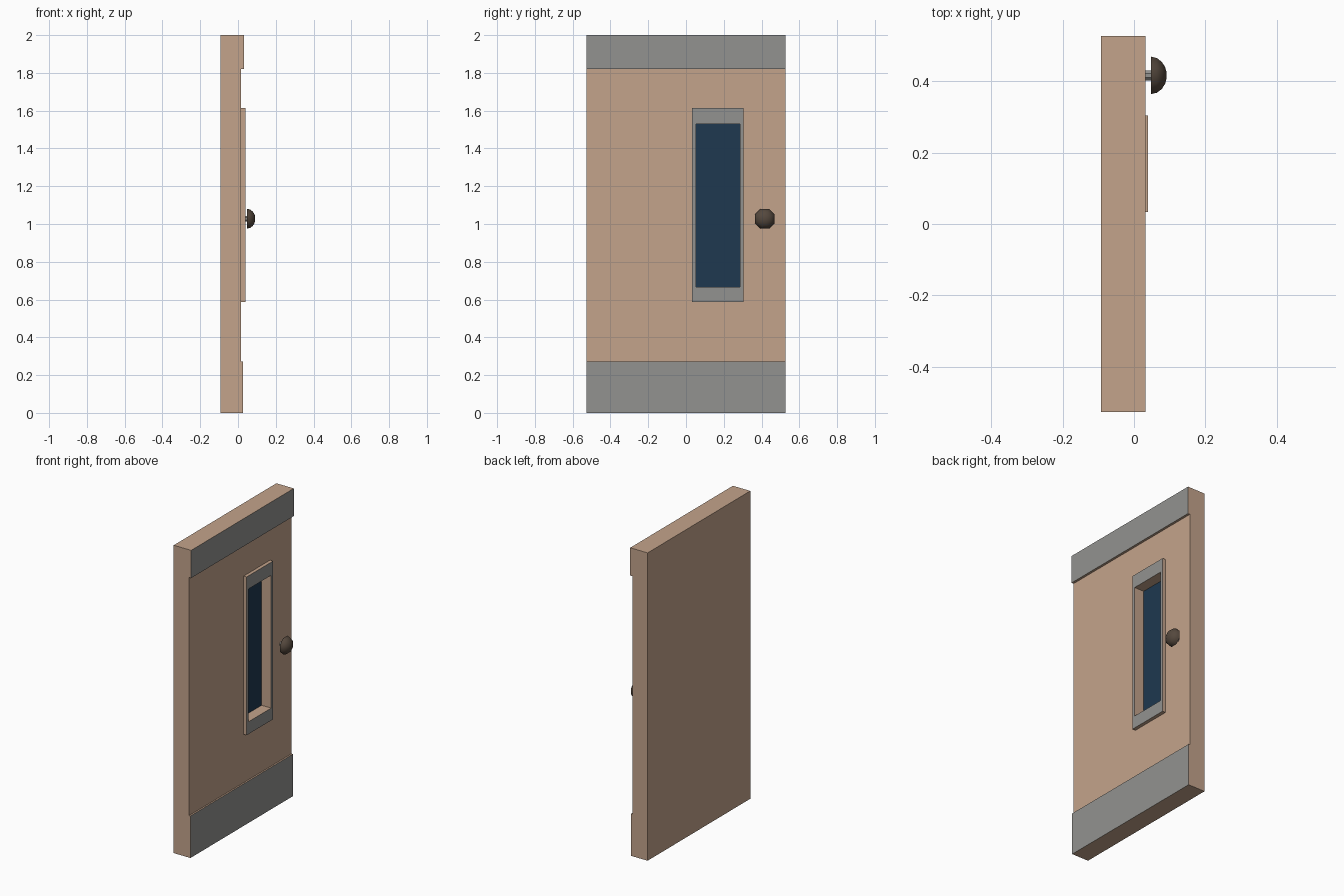
import bpy, bmesh, math

if "Cube" in bpy.data.objects:
    bpy.data.objects.remove(bpy.data.objects["Cube"])


def material(name, rgb):
    m = bpy.data.materials.new(name)
    m.diffuse_color = (*rgb, 1)
    m.use_nodes = True
    m.node_tree.nodes["Principled BSDF"].inputs["Base Color"].default_value = m.diffuse_color
    return m


TAN = material("tan_paint", (0.55, 0.37, 0.26))
METAL = material("grey_metal", (0.29, 0.29, 0.28))
GLASS = material("dark_glass", (0.013, 0.04, 0.08))
BRONZE = material("bronze", (0.09, 0.065, 0.047))


def finish(name, bm, mats, front_slot=0):
    """Make the object; faces looking along +x use front_slot."""
    bmesh.ops.recalc_face_normals(bm, faces=bm.faces)
    for f in bm.faces:
        if f.normal.x > 0.9:
            f.material_index = front_slot
    me = bpy.data.meshes.new(name)
    bm.to_mesh(me)
    bm.free()
    for m in mats:
        me.materials.append(m)
    ob = bpy.data.objects.new(name, me)
    bpy.context.collection.objects.link(ob)
    return ob


def loft(bm, loops, caps=True, closed=False):
    """Bridge consecutive loops of points, with end caps or joined round."""
    rings = [[bm.verts.new(p) for p in lp] for lp in loops]
    pairs = list(zip(rings, rings[1:]))
    if closed:
        pairs.append((rings[-1], rings[0]))
    for a, b in pairs:
        for i in range(len(a)):
            j = (i + 1) % len(a)
            bm.faces.new((a[i], a[j], b[j], b[i]))
    if caps and not closed:
        bm.faces.new(rings[0])
        bm.faces.new(rings[-1])


def rect(x, r):
    y0, y1, z0, z1 = r
    return [(x, y0, z0), (x, y1, z0), (x, y1, z1), (x, y0, z1)]


def circle(x, r, n, y=0.417, z=1.028):
    return [(x, y + r * math.cos((i + 0.5) * math.tau / n),
             z + r * math.sin((i + 0.5) * math.tau / n)) for i in range(n)]


def slab(name, x0, x1, r, mats, front_slot=0):
    bm = bmesh.new()
    loft(bm, [rect(x0, r), rect(x1, r)])
    return finish(name, bm, mats, front_slot)


W = 0.527
BACK, FACE = -0.093, 0.017
DOOR = (-W, W, 0, 2)
HOLE = (0.052, 0.285, 0.667, 1.53)
FRAME = (0.033, 0.305, 0.587, 1.615)

# Door slab with a window recess
bm = bmesh.new()
loft(bm, [rect(BACK, DOOR), rect(FACE, DOOR), rect(FACE, HOLE), rect(-0.035, HOLE)])
finish("door_slab", bm, [TAN])

# Window pane at the bottom of the recess
slab("window_pane", -0.035, -0.03, HOLE, [GLASS])

# Raised window frame, grey on its front only
bm = bmesh.new()
loft(bm, [rect(FACE, FRAME), rect(0.039, FRAME), rect(0.039, HOLE), rect(FACE, HOLE)],
     closed=True)
finish("window_frame", bm, [TAN, METAL], 1)

# Head and kick plates, grey on their fronts only
slab("top_plate", FACE, 0.032, (-W, W, 1.82, 2), [TAN, METAL], 1)
slab("kick_plate", FACE, 0.027, (-W, W, 0, 0.273), [TAN, METAL], 1)

# Knob stem
bm = bmesh.new()
loft(bm, [circle(FACE, 0.015, 8), circle(0.05, 0.015, 8)])
finish("knob_stem", bm, [METAL])

# Domed knob
bm = bmesh.new()
R, X0, H = 0.057, 0.047, 0.045
steps = [math.radians(a) for a in (0, 22, 44, 64, 80)]
loft(bm, [circle(X0 + H * math.sin(a), R * math.cos(a), 8) for a in steps])
knob = finish("door_knob", bm, [BRONZE])
bpy.context.view_layer.objects.active = knob
knob.select_set(True)
bpy.ops.object.shade_smooth_by_angle(angle=math.radians(50))
